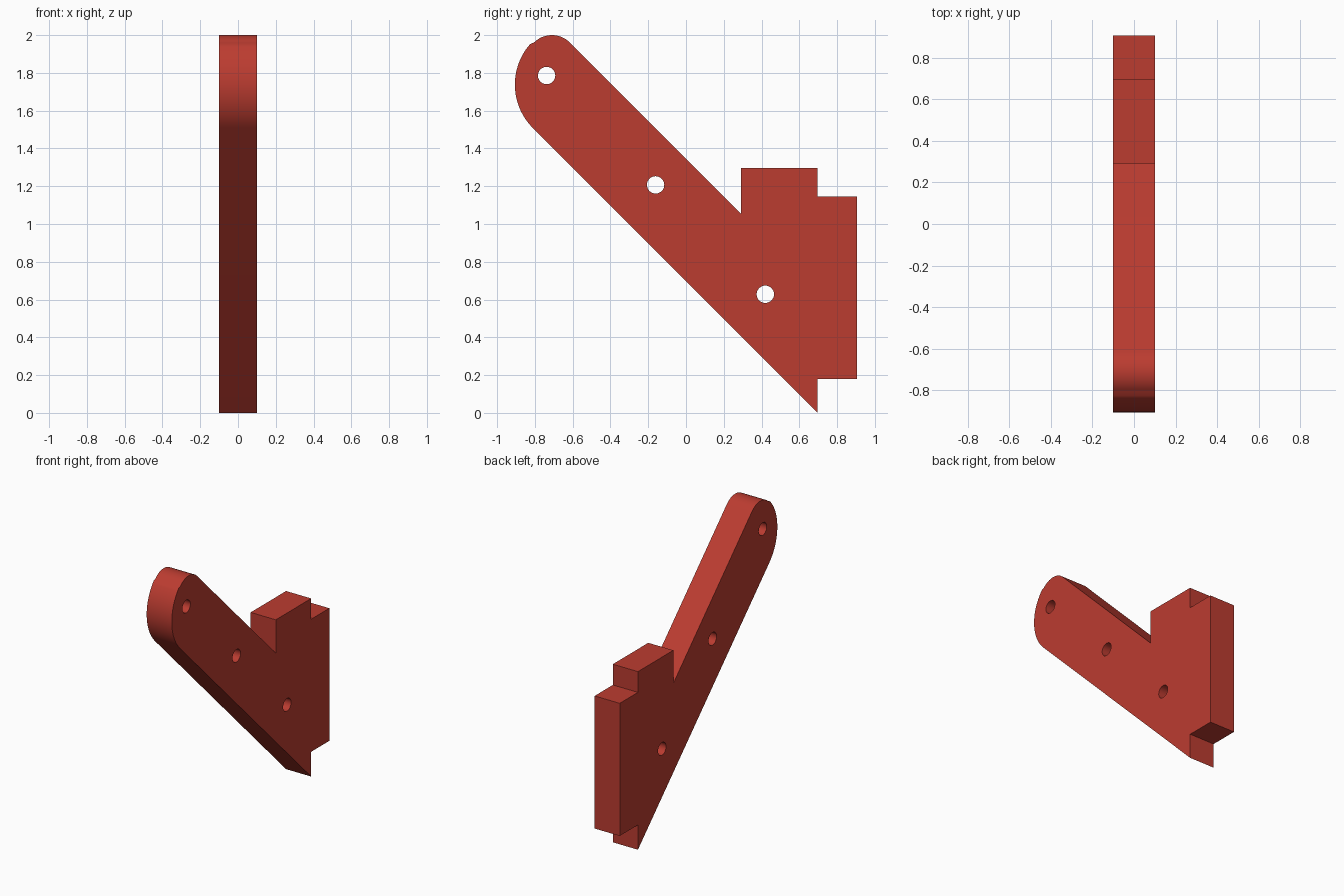
import bpy
from math import cos, sin, pi, radians

if "Cube" in bpy.data.objects:
    bpy.data.objects.remove(bpy.data.objects["Cube"])

HALF_T = 0.101


def arc(cx, cy, r, a0, a1, n):
    return [(cx + r * cos(radians(a0 + (a1 - a0) * i / n)),
             cy + r * sin(radians(a0 + (a1 - a0) * i / n))) for i in range(n + 1)]


# Bracket outline in the y-z plane: tabbed block, then the slanted arm
outline = [(0.697, 0.0), (0.697, 0.18), (0.906, 0.18), (0.906, 1.145),
           (0.697, 1.145), (0.697, 1.296), (0.29, 1.296), (0.29, 1.055)]
# Rounded arm end: small upper corner and large lower corner
outline += arc(-0.71, 1.865, 0.135, 45, 135, 16)
outline += arc(-0.581, 1.738, 0.325, 135, 225, 24)[1:]

# Three bolt holes along the arm
holes = [arc(y, z, 0.046, 0, 360, 32)[:-1]
         for y, z in [(-0.738, 1.786), (-0.161, 1.207), (0.42, 0.628)]]

curve = bpy.data.curves.new("bracket_profile", 'CURVE')
curve.dimensions = '2D'
curve.fill_mode = 'BOTH'
curve.extrude = HALF_T
for loop in [outline] + holes:
    s = curve.splines.new('POLY')
    s.points.add(len(loop) - 1)
    for p, (y, z) in zip(s.points, loop):
        p.co = (y, z, 0, 1)
    s.use_cyclic_u = True

# Stand the profile up so its thickness runs along x
bracket = bpy.data.objects.new("bracket_arm", curve)
bpy.context.collection.objects.link(bracket)
bracket.rotation_euler = (pi / 2, 0, pi / 2)
bpy.context.view_layer.objects.active = bracket
bracket.select_set(True)
bpy.ops.object.convert(target='MESH')
bracket = bpy.context.object

# Weld the caps to the walls and face everything outward
bpy.ops.object.mode_set(mode='EDIT')
bpy.ops.mesh.select_all(action='SELECT')
bpy.ops.mesh.remove_doubles(threshold=0.0001)
bpy.ops.mesh.normals_make_consistent(inside=False)
bpy.ops.object.mode_set(mode='OBJECT')
bpy.ops.object.shade_smooth_by_angle(angle=radians(30))

red = bpy.data.materials.new("red")
red.diffuse_color = (0.50, 0.045, 0.03, 1)
red.use_nodes = True
red.node_tree.nodes["Principled BSDF"].inputs["Base Color"].default_value = red.diffuse_color
bracket.data.materials.clear()
bracket.data.materials.append(red)
